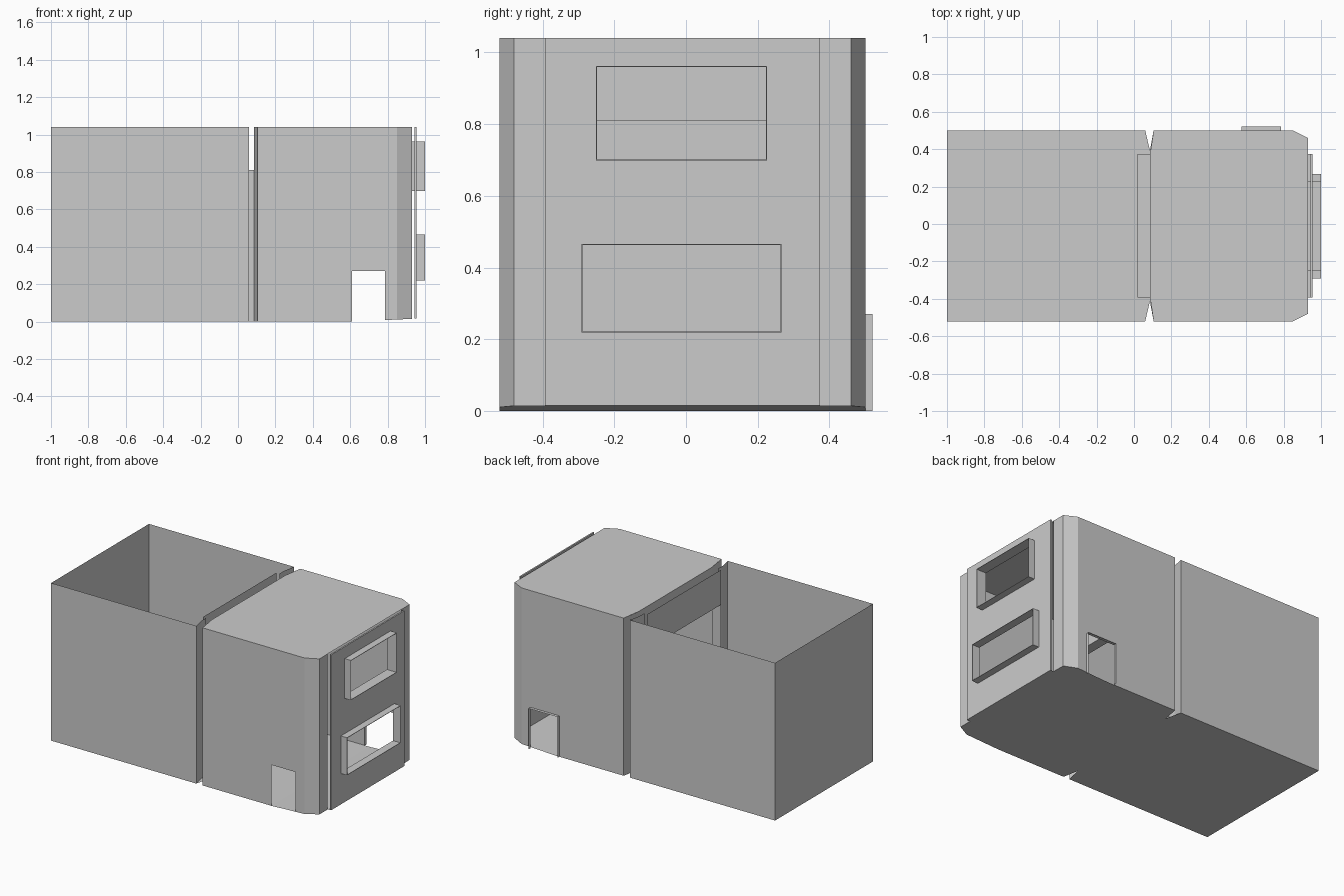
import bpy
import bmesh

if "Cube" in bpy.data.objects:
    bpy.data.objects.remove(bpy.data.objects["Cube"], do_unlink=True)

MID, HALF, TOP = -0.01, 0.51, 1.04
PANEL, DOOR_TOP = 0.383, 0.81
SIDES = (-1, 1)

grey = bpy.data.materials.new("plain_grey")
grey.use_nodes = True
grey.diffuse_color = (0.6, 0.6, 0.6, 1)
grey.node_tree.nodes["Principled BSDF"].inputs["Base Color"].default_value = (0.6, 0.6, 0.6, 1)


def ground(x):
    """Underside rises slightly toward the cab end."""
    return max(0.0, (x - 0.61) * 0.045)


def make(name, polys, thick=0):
    bm = bmesh.new()
    for poly in polys:
        bm.faces.new([bm.verts.new(p) for p in poly])
    bmesh.ops.remove_doubles(bm, verts=bm.verts, dist=0.0005)
    mesh = bpy.data.meshes.new(name)
    bm.to_mesh(mesh)
    bm.free()
    mesh.materials.append(grey)
    ob = bpy.data.objects.new(name, mesh)
    bpy.context.collection.objects.link(ob)
    if thick:
        mod = ob.modifiers.new("thickness", "SOLIDIFY")
        mod.thickness = thick
        mod.offset = 0
    return ob


def wall(a, b, z0=0.0, z1=TOP, holes=()):
    """Upright sheet from a to b; holes are (start, end, low, high) along it."""
    axis = 0 if abs(b[0] - a[0]) > abs(b[1] - a[1]) else 1

    def point(u, z):
        t = (u - a[axis]) / (b[axis] - a[axis])
        x, y = (a[i] + t * (b[i] - a[i]) for i in (0, 1))
        return (x, y, z if z else ground(x))

    us = sorted({a[axis], b[axis], *(u for h in holes for u in h[:2])})
    polys = []
    for u0, u1 in zip(us, us[1:]):
        low = z0
        cuts = sorted((h[2], h[3]) for h in holes if h[0] <= u0 and u1 <= h[1])
        for c0, c1 in cuts + [(z1, z1)]:
            if c0 > low:
                polys.append([point(u0, low), point(u1, low), point(u1, c0), point(u0, c0)])
            low = c1
    return polys


def outline(half_profile, z=None):
    """Flat sheet from (x, half width) pairs, mirrored about the middle."""
    polys = []
    for (x0, h0), (x1, h1) in zip(half_profile, half_profile[1:]):
        plan = [(x0, MID - h0), (x1, MID - h1), (x1, MID + h1), (x0, MID + h0)]
        polys.append([(x, y, ground(x) if z is None else z) for x, y in plan])
    return polys


def both(x0, h0, x1, h1, z1=TOP):
    """Mirrored pair of upright sheets."""
    return [p for s in SIDES
            for p in wall((x0, MID + s * h0), (x1, MID + s * h1), 0, z1)]


def span(x, half, z0, z1, holes=()):
    return wall((x, MID - half), (x, MID + half), z0, z1, holes)


def tube(x0, x1, y0, y1, z0, z1):
    """Open rectangular sleeve running along x."""
    ring = [(y0, z0), (y1, z0), (y1, z1), (y0, z1)]
    return [[(x0, *p), (x1, *p), (x1, *q), (x0, *q)]
            for p, q in zip(ring, ring[1:] + ring[:1])]


# Shared underside, pinched at the joint between the two bodies
make("floor", outline([(-1, HALF), (0.06, HALF), (0.085, PANEL + 0.02), (0.105, HALF),
                       (0.61, HALF), (0.85, HALF), (0.93, 0.47), (0.931, PANEL),
                       (0.95, PANEL)]))

# Open-topped rear body
make("open_body_walls", both(-1, HALF, 0.06, HALF) + span(-1, HALF, 0, TOP))
make("open_body_corner_strips", both(0.06, HALF, 0.043, 0.43) + both(0.043, 0.43, 0.043, PANEL))
make("open_body_lintel", span(0.02, PANEL, DOOR_TOP, TOP))

# Low passage joining the bodies
make("passage", both(0.02, PANEL, 0.085, PANEL, DOOR_TOP)
     + outline([(0.02, PANEL), (0.085, PANEL)], DOOR_TOP))

# Closed body with side doorways
profile = [(0.085, PANEL), (0.09, 0.41), (0.105, HALF), (0.85, HALF), (0.93, 0.47)]
make("closed_body_roof", outline(profile, TOP))
make("closed_body_lintel", span(0.085, PANEL, DOOR_TOP, TOP))
make("closed_body_corners", both(0.085, PANEL, 0.105, HALF) + both(0.85, HALF, 0.93, 0.47)
     + both(0.93, 0.47, 0.93, PANEL))
doors = {"front": (-1, 0.61, 0.785), "back": (1, 0.575, 0.785)}
for side, (s, x0, x1) in doors.items():
    y = MID + s * HALF
    make(side + "_side_wall", wall((0.105, y), (0.85, y), 0, TOP, [(x0, x1, 0, 0.27)]))

# Thin surround standing out from the back doorway
s, x0, x1 = doors["back"]
y0, y1 = MID + HALF, MID + HALF + 0.02
make("back_door_surround", [
    [(x, y0, 0), (x, y1, 0), (x, y1, 0.27), (x, y0, 0.27)] for x in (x0, x1)
] + [[(x0, y0, 0.27), (x1, y0, 0.27), (x1, y1, 0.27), (x0, y1, 0.27)]])

# End panel with two windows and their projecting sleeves
upper = (-0.25, 0.225, 0.70, 0.96)
lower = (-0.29, 0.265, 0.22, 0.465)
make("end_panel", span(0.95, PANEL, 0.015, TOP, [upper, lower]), 0.01)
make("upper_window_sleeve", tube(0.93, 1.0, *upper), 0.004)
make("lower_window_sleeve", tube(0.95, 1.0, *lower), 0.004)
